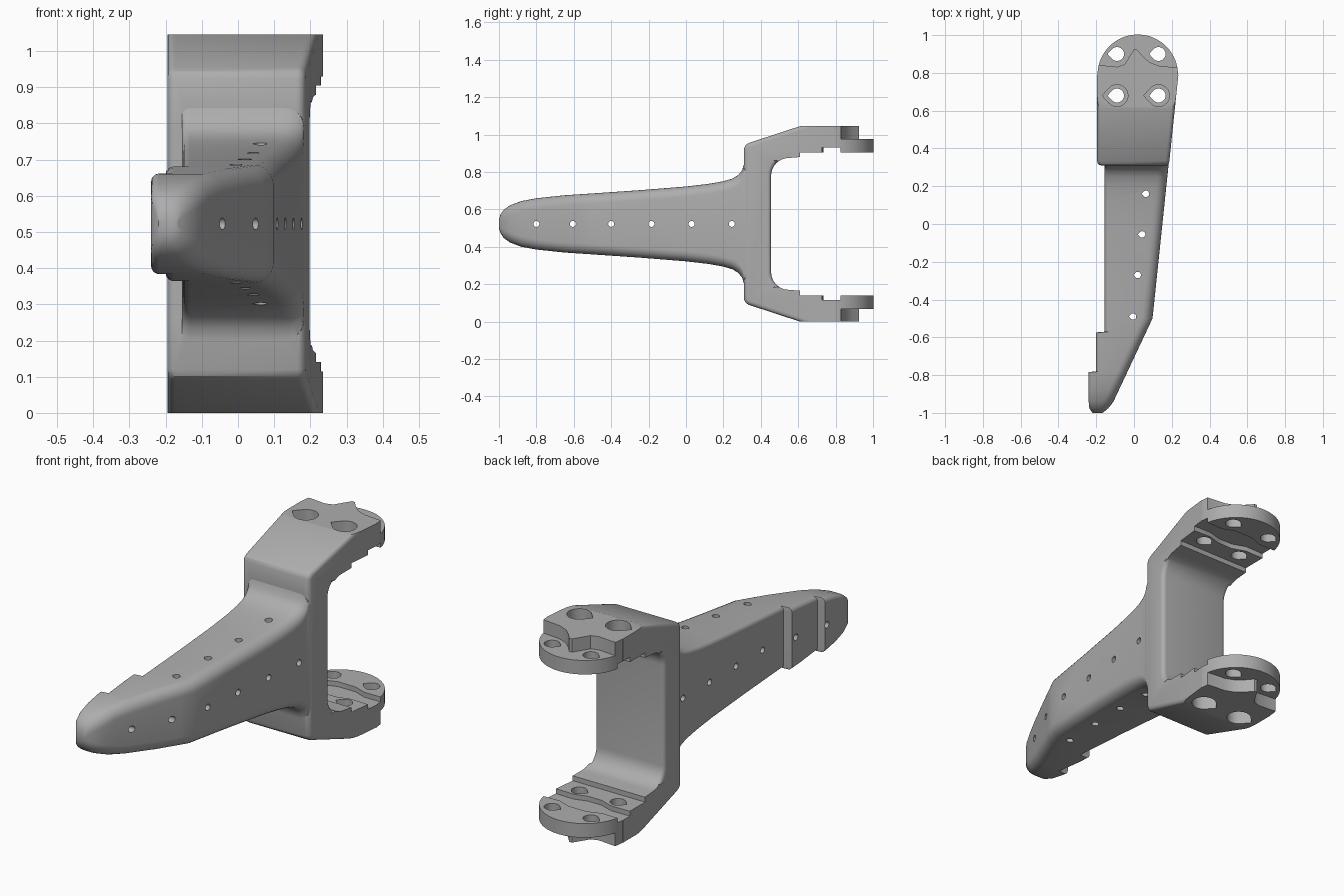
import bpy, bmesh
from math import sin, cos, pi, radians
from mathutils import Vector

MID = 0.5225          # height of the mirror plane
TOP = 2 * MID

if "Cube" in bpy.data.objects:
    bpy.data.objects.remove(bpy.data.objects["Cube"])

grey = bpy.data.materials.new("plain_grey")
grey.use_nodes = True
grey.diffuse_color = (0.42, 0.42, 0.42, 1)
grey.node_tree.nodes["Principled BSDF"].inputs["Base Color"].default_value = (0.42, 0.42, 0.42, 1)


def right_x(y):
    """Tapered right-hand side of the plan."""
    return 0.1 + 0.135 * (y + 0.5) / 1.29


def to_object(name, bm):
    bmesh.ops.recalc_face_normals(bm, faces=bm.faces)
    mesh = bpy.data.meshes.new(name)
    bm.to_mesh(mesh)
    bm.free()
    mesh.materials.append(grey)
    obj = bpy.data.objects.new(name, mesh)
    bpy.context.collection.objects.link(obj)
    return obj


def skin(rings):
    """Bridge matching closed rings and cap both ends."""
    bm = bmesh.new()
    loops = [[bm.verts.new(p) for p in ring] for ring in rings]
    n = len(loops[0])
    for a, b in zip(loops, loops[1:]):
        for i in range(n):
            j = (i + 1) % n
            bm.faces.new((a[i], a[j], b[j], b[i]))
    bm.faces.new(loops[0][::-1])
    bm.faces.new(loops[-1])
    bmesh.ops.recalc_face_normals(bm, faces=bm.faces)
    return bm


def plan_prism(name, points, z0, z1):
    return to_object(name, skin([[(x, y, z) for x, y in points] for z in (z0, z1)]))


def combine(target, tool, operation):
    """Apply a boolean and discard the tool."""
    bpy.context.view_layer.objects.active = target
    mod = target.modifiers.new(operation, 'BOOLEAN')
    mod.operation, mod.object, mod.solver = operation, tool, 'EXACT'
    bpy.ops.object.modifier_apply(modifier=mod.name)
    bpy.data.objects.remove(tool)


def arc(cx, cy, r, start, end, steps):
    return [(cx + r * cos(radians(start + (end - start) * i / steps)),
             cy + r * sin(radians(start + (end - start) * i / steps))) for i in range(steps + 1)]


def teardrop(cx, cy, r):
    return arc(cx, cy, r, -135, 135, 20) + [(cx - 1.35 * r, cy)]


# C-shaped bracket: side profile swept across the tapered width
outer = [(0.31, 0.78), (0.31, 0.925), (0.318, 0.943), (0.335, 0.955), (0.61, TOP), (1.05, TOP)]
inner = [(1.05, 0.905), (0.61, 0.905), (0.61, 0.88)] + arc(0.55, 0.78, 0.095, 90, 180, 8)
half = outer + inner
profile = half + [(y, TOP - z) for y, z in reversed(half)]
bm = skin([[(-0.195, y, z) for y, z in profile],
           [(right_x(y), y, z) for y, z in profile]])
rim = [e for e in bm.edges
       if sum(v.co.y for v in e.verts) / 2 < 0.5
       and sum(abs(f.normal.x) > 0.9 for f in e.link_faces) == 1]
bmesh.ops.bevel(bm, geom=rim, offset=0.022, segments=4, profile=0.5,
                affect='EDGES', clamp_overlap=False)
body = to_object("bracket_body", bm)

# Round ends of the two flanges
round_end = [(0.4, 0.0), (0.4, 0.789)] + arc(0.02, 0.79, 0.213, 0, 180, 48) + [(-0.4, 0.789), (-0.4, 0.0)]
combine(body, plan_prism("round_end", round_end, -0.2, 1.3), 'INTERSECT')


# Tapering arm: rounded sections lofted along its length
def section(y, h, left, right):
    ring = []
    corners = ((right, 1, 0.055, 0), (left, 1, 0.022, 90), (left, -1, 0.022, 180), (right, -1, 0.055, 270))
    for x, up, r, start in corners:
        r = min(r, 0.8 * h, 0.45 * (right - left))
        cx = x - r if x == right else x + r
        ring += [(px, y, pz) for px, pz in arc(cx, MID + up * (h - r), r, start, start + 90, 6)]
    return ring


heights = [(-1.0, 0.025), (-0.992, 0.05), (-0.975, 0.075), (-0.94, 0.1), (-0.88, 0.122),
           (-0.8, 0.137), (-0.65, 0.153), (-0.5, 0.163), (-0.25, 0.18), (0.0, 0.2),
           (0.12, 0.214), (0.2, 0.228), (0.25, 0.243), (0.28, 0.262), (0.3, 0.287),
           (0.31, 0.32), (0.36, 0.33)]


def height_at(y):
    for (a, ha), (b, hb) in zip(heights, heights[1:]):
        if a <= y <= b:
            return ha + (hb - ha) * (y - a) / (b - a)


steps = [-0.784, -0.78, -0.574, -0.57]
rings = []
for y in sorted([p[0] for p in heights] + steps):
    left = -0.24 if y < -0.782 else -0.2 if y < -0.572 else -0.155
    if y < -0.97:
        left += 0.02 * (-0.97 - y) / 0.03
    right = right_x(y) - 0.002 if y >= -0.5 else 0.098 + (y + 0.5) * 0.47
    if y < -0.94:
        right -= 0.03 * ((-0.94 - y) / 0.06) ** 2
    rings.append(section(y, height_at(y), left, right))
combine(body, to_object("arm", skin(rings)), 'UNION')

# Wavy step and inner groove on each flange
wave = [(-0.4, 0.845), (-0.17, 0.84), (-0.09, 0.832), (-0.05, 0.845), (-0.025, 0.885), (0.0, 0.925),
        (0.015, 0.925), (0.045, 0.89), (0.08, 0.858), (0.13, 0.838), (0.4, 0.81),
        (0.4, 1.2), (-0.4, 1.2)]
groove = [(-0.4, 0.73), (-0.09, 0.735), (-0.02, 0.71), (0.06, 0.71), (0.13, 0.73), (0.4, 0.72),
          (0.4, 0.83), (0.14, 0.825), (0.07, 0.85), (-0.03, 0.85), (-0.1, 0.825), (-0.4, 0.83)]


def cut_plan(points, z0, z1):
    combine(body, plan_prism("cutter", points, z0, z1), 'DIFFERENCE')


for flip in (False, True):
    def span(a, b):
        return (TOP - b, TOP - a) if flip else (a, b)
    cut_plan(wave, *span(0.977, 1.2))
    cut_plan(groove, *span(0.8, 0.93))
    # Teardrop bolt holes, with wide seats on the thick part
    for x in (-0.09, 0.13):
        cut_plan(teardrop(x, 0.68, 0.058), *span(0.978, 1.2))
        for y in (0.68, 0.9):
            cut_plan(teardrop(x, y, 0.037), *span(0.8, 1.2))

# Small holes through the arm, upright and crosswise
for x, y in ((0.063, 0.16), (0.043, -0.055), (0.02, -0.27), (-0.005, -0.49)):
    cut_plan(teardrop(x, y, 0.017), -0.2, 1.3)
for y in (-0.8, -0.605, -0.4, -0.185, 0.03, 0.245):
    circle = arc(y, MID, 0.016, 0, 345, 23)
    combine(body, to_object("cutter", skin([[(x, a, b) for a, b in circle] for x in (-0.5, 0.5)])),
            'DIFFERENCE')

# Smooth rounded surfaces, sharp edges kept
for other in bpy.context.selected_objects:
    other.select_set(False)
body.select_set(True)
bpy.context.view_layer.objects.active = body
bpy.ops.object.shade_smooth_by_angle(angle=radians(30))
